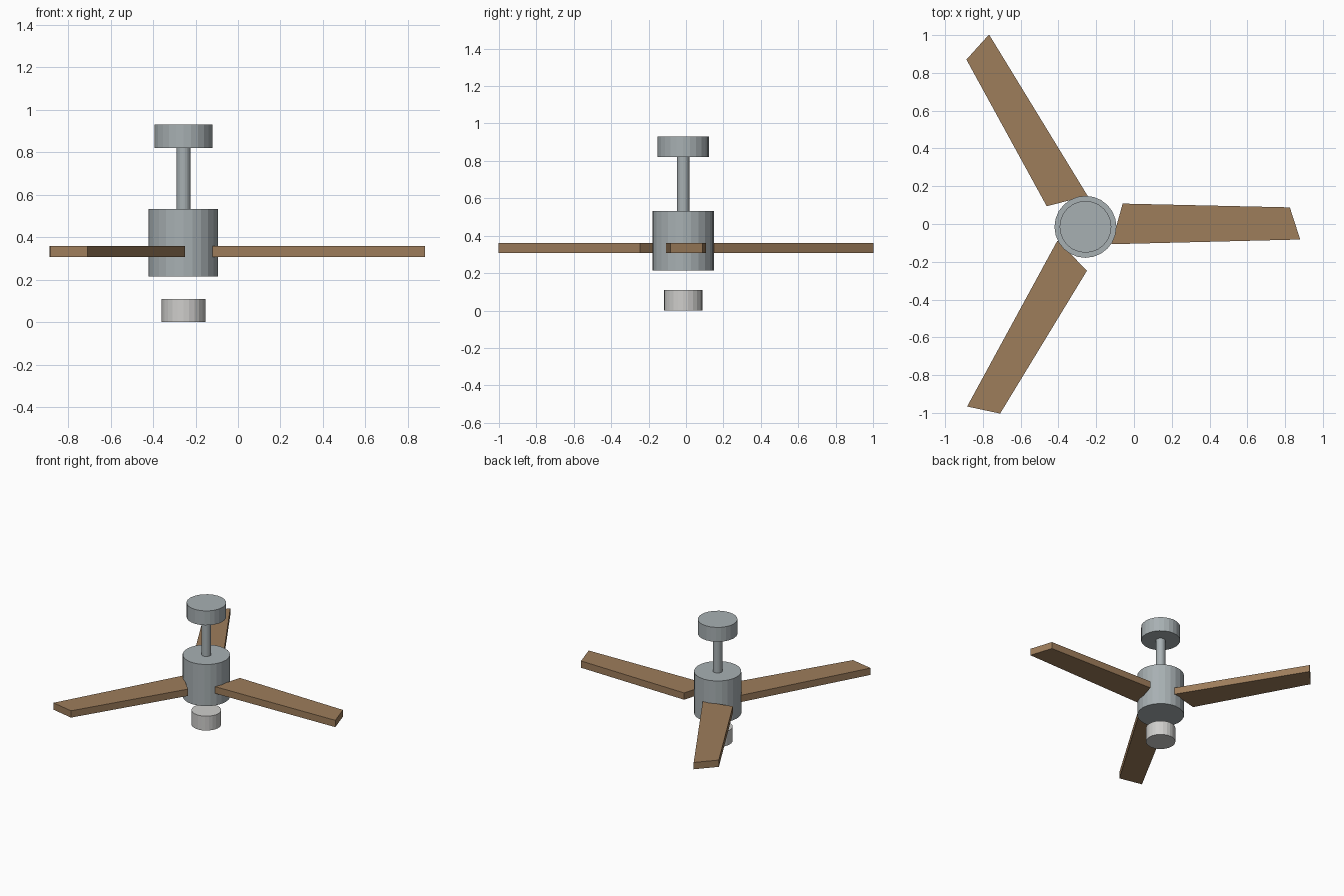
import bpy
import bmesh
from math import radians
from mathutils import Matrix, Vector

if "Cube" in bpy.data.objects:
    bpy.data.objects.remove(bpy.data.objects["Cube"])

HUB = Vector((-0.257, -0.015, 0))
SIDES = 24


def material(name, colour):
    mat = bpy.data.materials.new(name)
    mat.use_nodes = True
    mat.diffuse_color = (*colour, 1)
    bsdf = next(n for n in mat.node_tree.nodes if n.type == "BSDF_PRINCIPLED")
    bsdf.inputs["Base Color"].default_value = (*colour, 1)
    return mat


metal = material("brushed_metal", (0.39, 0.435, 0.45))
wood = material("brown_wood", (0.34, 0.205, 0.105))
lamp = material("pale_lamp", (0.62, 0.615, 0.60))


def finish(name, bm, mat):
    bmesh.ops.recalc_face_normals(bm, faces=bm.faces)
    mesh = bpy.data.meshes.new(name)
    bm.to_mesh(mesh)
    bm.free()
    mesh.materials.append(mat)
    obj = bpy.data.objects.new(name, mesh)
    bpy.context.collection.objects.link(obj)
    return obj


def drum(name, radius, low, high, mat):
    """Upright capped cylinder on the fan axis."""
    bm = bmesh.new()
    place = Matrix.Translation(HUB + Vector((0, 0, (low + high) / 2)))
    bmesh.ops.create_cone(bm, cap_ends=True, segments=SIDES, radius1=radius,
                          radius2=radius, depth=high - low, matrix=place)
    return finish(name, bm, mat)


def blade(name, angle):
    """Tapered plank with slanted ends, turned about the fan axis."""
    outline = [(0.137, -0.092), (1.137, -0.067), (1.082, 0.103), (0.197, 0.123)]
    bm = bmesh.new()
    base = bm.faces.new([bm.verts.new((x, y, 0.308)) for x, y in outline])
    top = bmesh.ops.extrude_face_region(bm, geom=[base])["geom"]
    bmesh.ops.translate(bm, vec=(0, 0, 0.052),
                        verts=[v for v in top if isinstance(v, bmesh.types.BMVert)])
    turn = Matrix.Translation(HUB) @ Matrix.Rotation(radians(angle), 4, "Z")
    bm.transform(turn)
    return finish(name, bm, wood)


# Fan body, stacked along the axis
drum("lamp_cup", 0.103, 0.0, 0.11, lamp)
drum("motor_housing", 0.164, 0.215, 0.533, metal)
drum("down_rod", 0.033, 0.533, 0.82, metal)
drum("ceiling_mount", 0.137, 0.82, 0.93, metal)

# Three blades
for label, angle in (("left", 0), ("back", 120), ("front", 240)):
    blade(f"{label}_blade", angle)
